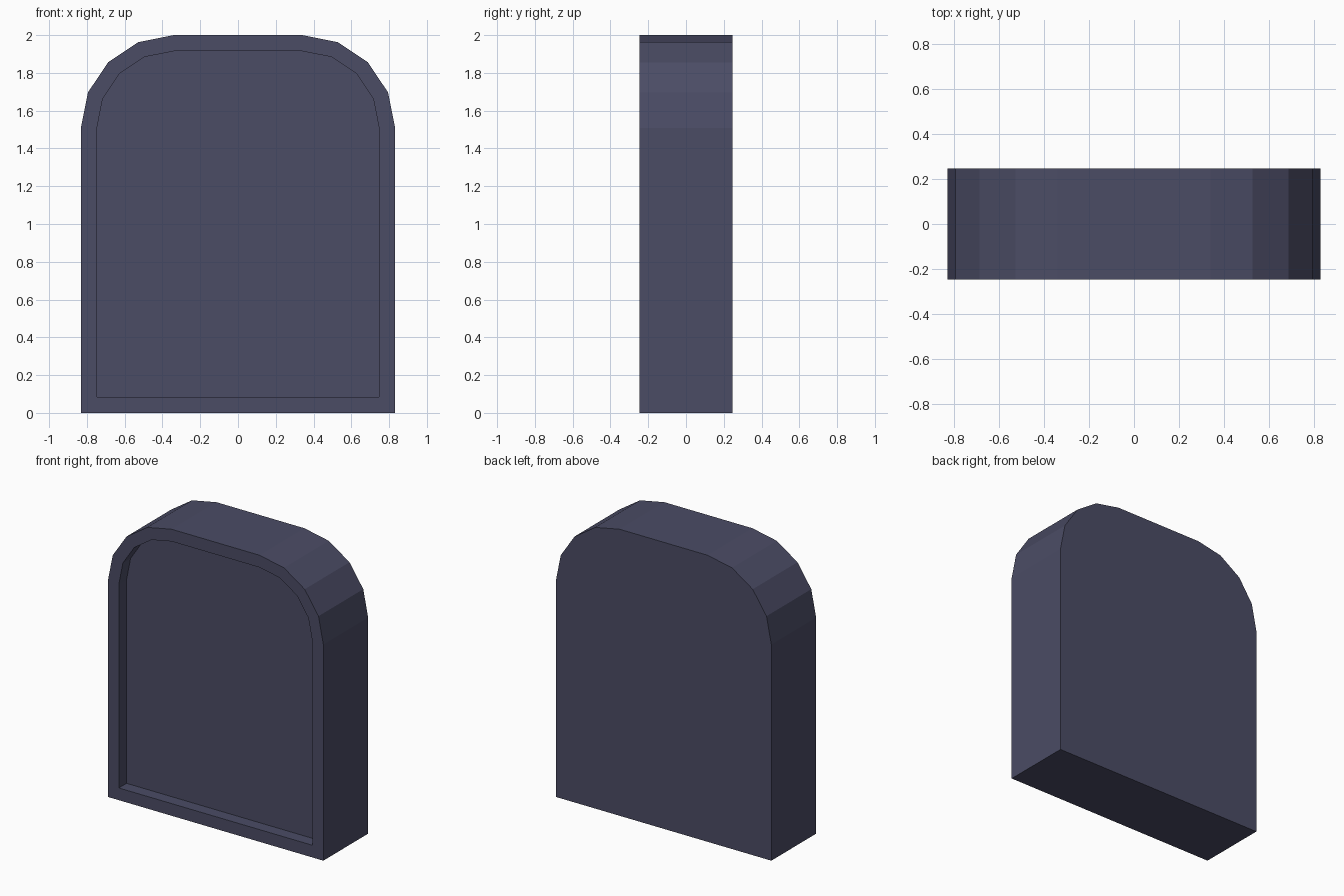
import bpy, bmesh, math

if "Cube" in bpy.data.objects:
    bpy.data.objects.remove(bpy.data.objects["Cube"])

HALF_DEPTH = 0.247
RIM = 0.085       # rim width
RECESS = 0.085    # recess depth
CX, CZ, R = 0.34, 1.508, 0.492   # corner arc centre and radius


def arch(bm, inset, y):
    """Loop of an arched outline with four-sided rounded top corners."""
    r = R - inset
    right = [(CX + r, inset)]
    for i in range(5):
        a = math.radians(22.5 * i)
        right.append((CX + r * math.cos(a), CZ + r * math.sin(a)))
    pts = right + [(-x, z) for x, z in reversed(right)]
    return [bm.verts.new((x, y, z)) for x, z in pts]


def bridge(bm, a, b):
    n = len(a)
    for i in range(n):
        j = (i + 1) % n
        bm.faces.new((a[i], a[j], b[j], b[i]))


# Arched slab with a shallow recess in the front face
bm = bmesh.new()
loops = [arch(bm, 0, HALF_DEPTH),
         arch(bm, 0, -HALF_DEPTH),
         arch(bm, RIM, -HALF_DEPTH),
         arch(bm, RIM, -HALF_DEPTH + RECESS)]
for a, b in zip(loops, loops[1:]):
    bridge(bm, a, b)
bm.faces.new(loops[0])    # back
bm.faces.new(loops[-1])   # recessed panel
bmesh.ops.recalc_face_normals(bm, faces=bm.faces)

mesh = bpy.data.meshes.new("arched_slab")
bm.to_mesh(mesh)
bm.free()
slab = bpy.data.objects.new("arched_slab", mesh)
bpy.context.collection.objects.link(slab)

# Dark slate colour
mat = bpy.data.materials.new("dark_slate")
mat.diffuse_color = (0.07, 0.072, 0.13, 1)
mat.use_nodes = True
mat.node_tree.nodes["Principled BSDF"].inputs["Base Color"].default_value = mat.diffuse_color
mesh.materials.append(mat)
